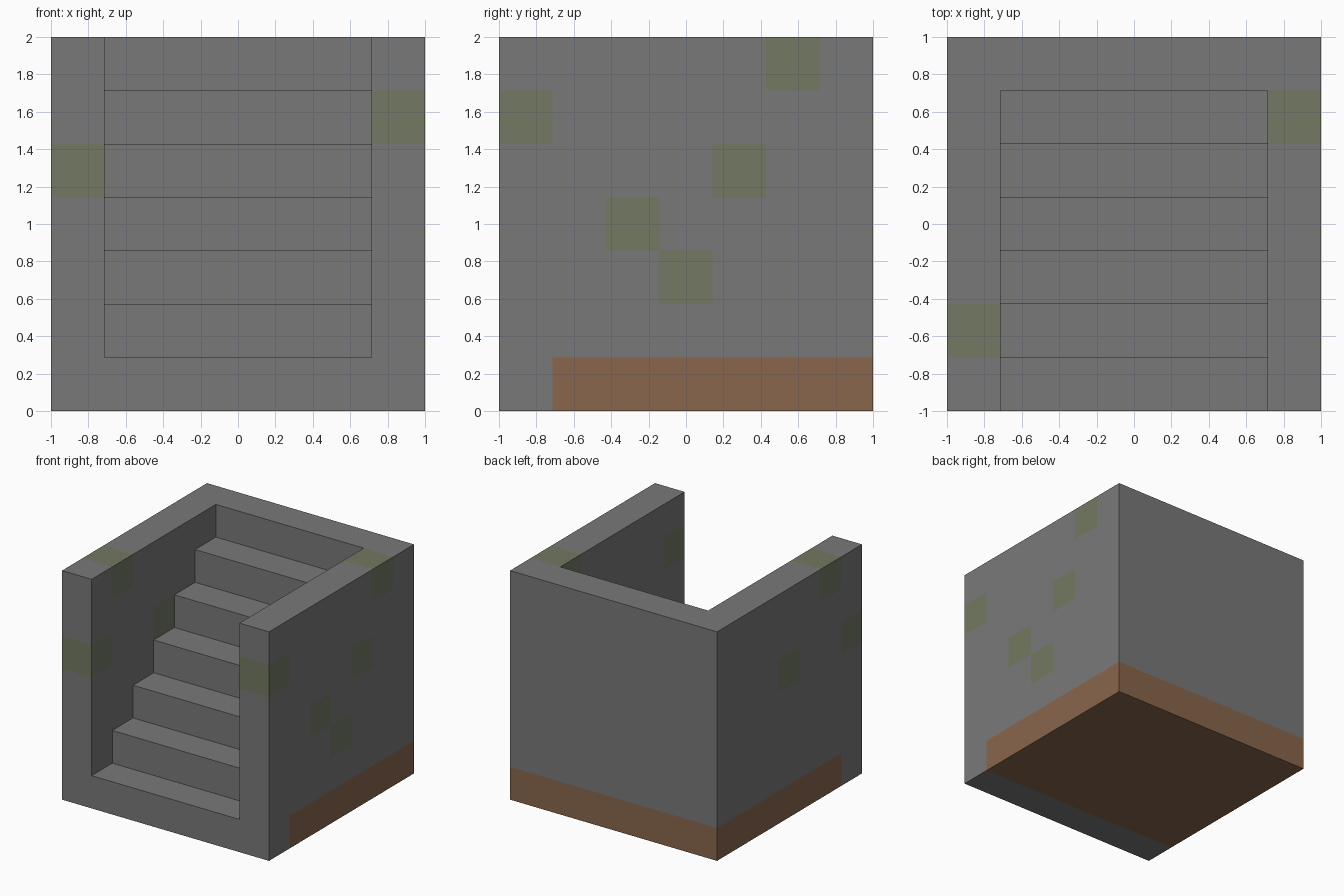
import bpy
import bmesh
from mathutils import Vector

if "Cube" in bpy.data.objects:
    bpy.data.objects.remove(bpy.data.objects["Cube"], do_unlink=True)

CELLS = 7
U = 2 / CELLS                      # size of one stone block


def at(i):
    """Grid line position along x or y."""
    return i * U - 1


def material(name, srgb):
    mat = bpy.data.materials.new(name)
    mat.use_nodes = True
    colour = [((c / 255 + 0.055) / 1.055) ** 2.4 for c in srgb] + [1]
    mat.diffuse_color = colour
    bsdf = mat.node_tree.nodes["Principled BSDF"]
    bsdf.inputs["Base Color"].default_value = colour
    bsdf.inputs["Roughness"].default_value = 0.9
    return mat


def extrude_profile(name, profile, x0, x1):
    """Solid from a (y, z) outline swept along x."""
    bm = bmesh.new()
    face = bm.faces.new([bm.verts.new((x0, y, z)) for y, z in profile])
    new = bmesh.ops.extrude_face_region(bm, geom=[face])["geom"]
    verts = [v for v in new if isinstance(v, bmesh.types.BMVert)]
    bmesh.ops.translate(bm, vec=(x1 - x0, 0, 0), verts=verts)
    bmesh.ops.recalc_face_normals(bm, faces=bm.faces)
    mesh = bpy.data.meshes.new(name)
    bm.to_mesh(mesh)
    bm.free()
    obj = bpy.data.objects.new(name, mesh)
    bpy.context.collection.objects.link(obj)
    return obj


# Solid block
block = extrude_profile("stone_staircase", [(-1, 0), (1, 0), (1, 2), (-1, 2)], -1, 1)

# Stairwell cutter: stepped underside, open at the front and top
steps = [(-1.5, U)]
for i in range(1, CELLS):
    steps += [(at(i), i * U), (at(i), (i + 1) * U)]
steps[-1] = (at(CELLS - 1), 2.5)
cutter = extrude_profile("stairwell_cutter", steps + [(-1.5, 2.5)], at(1), at(CELLS - 1))
cutter.hide_render = True

cut = block.modifiers.new("stairwell", "BOOLEAN")
cut.operation = "DIFFERENCE"
cut.solver = "EXACT"
cut.object = cutter
bpy.context.view_layer.update()
graph = bpy.context.evaluated_depsgraph_get()
carved = bpy.data.meshes.new_from_object(block.evaluated_get(graph))
block.modifiers.clear()
block.data = carved
bpy.data.objects.remove(cutter, do_unlink=True)

# Materials
carved.materials.clear()
for name, srgb in (("stone grey", (121, 121, 121)),
                   ("moss green", (115, 121, 98)),
                   ("dirt brown", (137, 102, 77))):
    carved.materials.append(material(name, srgb))

# Mossy blocks in the side walls, as (x, y, z) cells
MOSS = {(0, 0, 4), (0, 1, 6), (0, 3, 4),
        (6, 0, 5), (6, 5, 6), (6, 4, 4), (6, 2, 3), (6, 3, 2)}

# Cut faces along the block grid, then colour each by the block behind it
bm = bmesh.new()
bm.from_mesh(carved)
for axis in range(3):
    for i in range(1, CELLS):
        point, normal = Vector((0, 0, 0)), Vector((0, 0, 0))
        point[axis] = i * U if axis == 2 else at(i)
        normal[axis] = 1
        bmesh.ops.bisect_plane(bm, geom=bm.verts[:] + bm.edges[:] + bm.faces[:],
                               dist=1e-4, plane_co=point, plane_no=normal)
bm.normal_update()
for face in bm.faces:
    inside = face.calc_center_median() - face.normal * U / 2 + Vector((1, 1, 0))
    cell = tuple(int(c // U) for c in inside)
    if cell in MOSS:
        face.material_index = 1
    elif cell[2] == 0 and cell[1] > 0:
        face.material_index = 2
    else:
        face.material_index = 0
    face.smooth = False
bm.to_mesh(carved)
bm.free()
